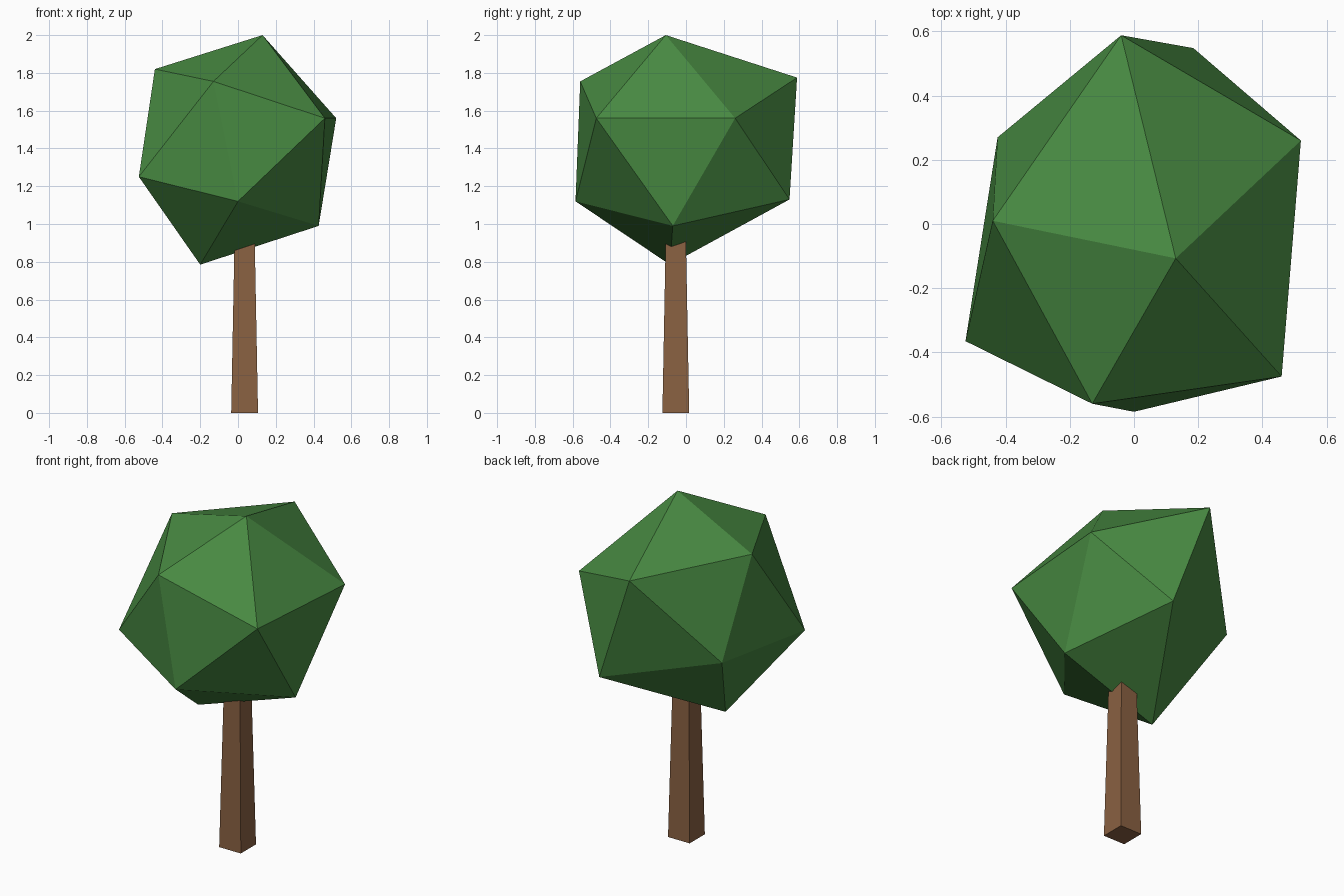
import bpy
import bmesh
from math import sqrt
from mathutils import Vector

cube = bpy.data.objects.get("Cube")
if cube:
    bpy.data.objects.remove(cube, do_unlink=True)


def to_linear(channel):
    return ((channel / 255 + 0.055) / 1.055) ** 2.4


def make_material(name, rgb):
    colour = [to_linear(channel) for channel in rgb] + [1]
    material = bpy.data.materials.new(name)
    material.use_nodes = True
    material.diffuse_color = colour
    shader = material.node_tree.nodes["Principled BSDF"]
    shader.inputs["Base Color"].default_value = colour
    shader.inputs["Roughness"].default_value = 0.9
    return material


def finish_object(name, bm, material):
    bmesh.ops.recalc_face_normals(bm, faces=bm.faces[:])
    mesh = bpy.data.meshes.new(name)
    bm.to_mesh(mesh)
    bm.free()
    mesh.materials.append(material)
    obj = bpy.data.objects.new(name, mesh)
    bpy.context.collection.objects.link(obj)
    return obj


leaf_green = make_material("leaf green", (72, 138, 66))
bark_brown = make_material("bark brown", (138, 97, 66))

# Trunk: a square tapered post whose top is buried in the crown
trunk_height = 1.1
trunk_centre = Vector((0.035, -0.054, trunk_height / 2))
bm = bmesh.new()
bmesh.ops.create_cone(bm, cap_ends=True, segments=4, radius1=0.071 * sqrt(2),
                      radius2=0.05 * sqrt(2), depth=trunk_height)
# Turn the four-sided cone so that its flat sides face the axes
for vert in bm.verts:
    half = vert.co.xy.length / sqrt(2)
    diagonal = (vert.co.x + vert.co.y, vert.co.y - vert.co.x)
    vert.co.x = half if diagonal[0] > 0 else -half
    vert.co.y = half if diagonal[1] > 0 else -half
bmesh.ops.translate(bm, verts=bm.verts[:], vec=trunk_centre)
finish_object("trunk", bm, bark_brown)

# Crown: an uneven twenty-sided ball wrapped around its corner points
crown_tip = [(0.13, -0.107, 2.0)]
upper_ring = [(-0.44, 0.01, 1.82), (-0.13, -0.56, 1.755), (0.46, -0.475, 1.56),
              (0.52, 0.26, 1.56), (-0.04, 0.588, 1.775)]
lower_ring = [(-0.525, -0.365, 1.25), (0.0, -0.585, 1.12), (0.427, -0.07, 0.99),
              (0.185, 0.548, 1.13), (-0.425, 0.27, 1.27)]
crown_base = [(-0.2, -0.085, 0.785)]
bm = bmesh.new()
for point in crown_tip + upper_ring + lower_ring + crown_base:
    bm.verts.new(point)
bmesh.ops.convex_hull(bm, input=bm.verts[:])
finish_object("crown", bm, leaf_green)
